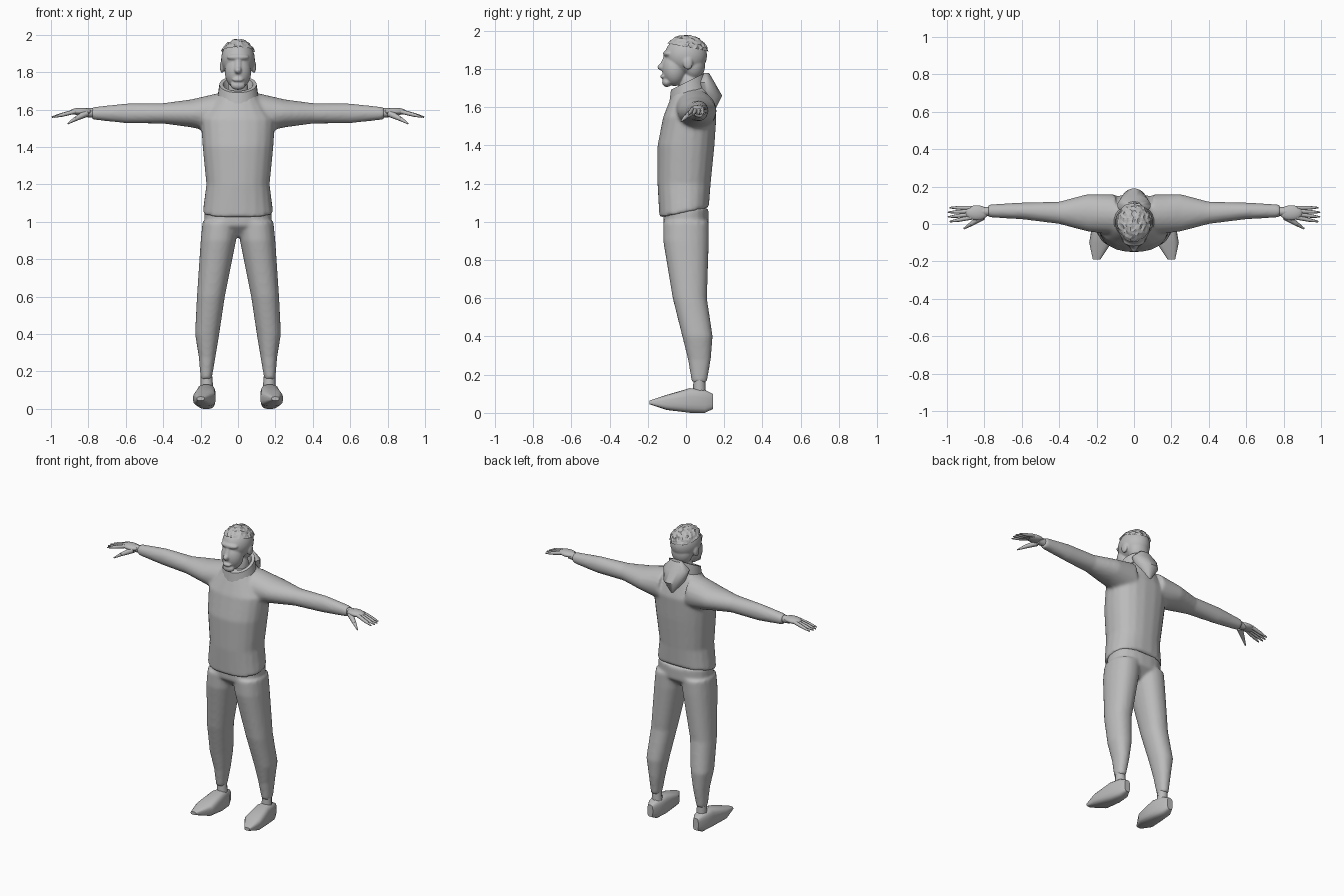
import bpy, bmesh, math, random
from mathutils import Matrix, Vector

cube = bpy.data.objects.get("Cube")
if cube:
    bpy.data.objects.remove(cube, do_unlink=True)

random.seed(4)

grey = bpy.data.materials.new("plain_grey")
grey.use_nodes = True
grey.diffuse_color = (0.5, 0.5, 0.5, 1)
shader = grey.node_tree.nodes["Principled BSDF"]
shader.inputs["Base Color"].default_value = grey.diffuse_color

X_AXIS, Y_AXIS, Z_AXIS = range(3)
SIDES = {"left": 1, "right": -1}


def add_loft(bm, axis, rings, sides=20, squareness=1.0, side=1):
    """Skin rings of (position, centre, radius, centre, radius) along an axis."""
    first, second = [i for i in range(3) if i != axis]
    loops = []
    for position, centre_a, radius_a, centre_b, radius_b in rings:
        loop = []
        for k in range(sides):
            angle = math.tau * (k + 0.5) / sides
            c, s = math.cos(angle), math.sin(angle)
            point = Vector()
            point[axis] = position
            point[first] = centre_a + radius_a * math.copysign(abs(c) ** squareness, c)
            point[second] = centre_b + radius_b * math.copysign(abs(s) ** squareness, s)
            point.x *= side
            loop.append(bm.verts.new(point))
        loops.append(loop)
    for lower, upper in zip(loops, loops[1:]):
        for k in range(sides):
            following = (k + 1) % sides
            bm.faces.new((lower[k], lower[following], upper[following], upper[k]))
    bm.faces.new(loops[0])
    bm.faces.new(loops[-1])
    return [vert for loop in loops for vert in loop]


def add_ellipsoid(bm, centre, radii, side=1):
    """Add a ball stretched to the given radii."""
    x, y, z = centre
    place = Matrix.Translation((x * side, y, z)) @ Matrix.Diagonal((*radii, 1))
    return bmesh.ops.create_icosphere(bm, subdivisions=4, radius=1, matrix=place)["verts"]


def add_limb(bm, start, end, base_radius, tip_radius, side=1):
    """Add a tapered round bar between two points."""
    mirror = Matrix.Diagonal((side, 1, 1))
    start, end = mirror @ Vector(start), mirror @ Vector(end)
    direction = end - start
    turn = direction.to_track_quat('Z', 'Y').to_matrix().to_4x4()
    bmesh.ops.create_cone(bm, cap_ends=True, segments=8, radius1=base_radius,
                          radius2=tip_radius, depth=direction.length,
                          matrix=Matrix.Translation((start + end) / 2) @ turn)


def finish(bm, name, fuse_size=None, smooth=True):
    """Turn the geometry into an object, optionally fusing its volumes."""
    bmesh.ops.recalc_face_normals(bm, faces=bm.faces)
    mesh = bpy.data.meshes.new(name)
    bm.to_mesh(mesh)
    bm.free()
    mesh.materials.append(grey)
    obj = bpy.data.objects.new(name, mesh)
    bpy.context.collection.objects.link(obj)
    if smooth:
        mesh.shade_smooth()
        mesh.set_sharp_from_angle(angle=math.radians(50))
    if fuse_size:
        remesh = obj.modifiers.new("fuse", 'REMESH')
        remesh.mode = 'VOXEL'
        remesh.voxel_size = fuse_size
        remesh.use_smooth_shade = True
        soften = obj.modifiers.new("soften", 'SMOOTH')
        soften.iterations = 6


# Sweater torso: (height, half width, depth centre, half depth)
sweater = bmesh.new()
torso = [(1.05, .19, -.01, .13), (1.2, .17, -.01, .14), (1.4, .19, 0, .15),
         (1.55, .2, .02, .14), (1.7, .09, .03, .09)]
torso_verts = add_loft(sweater, Z_AXIS, [(z, 0, w, y, d) for z, w, y, d in torso],
                       squareness=.85)
# The hem slants up toward the back
for vert in torso_verts:
    if vert.co.z < 1.1:
        vert.co.z += vert.co.y / 5

# Sleeves: (distance out, depth centre, half depth, half height)
sleeve_height = 1.58
sleeve = [(.1, .05, .11, .11), (.25, .06, .1, .075), (.4, .06, .06, .055),
          (.6, .07, .045, .053), (.78, .07, .035, .034)]
for side in SIDES.values():
    add_loft(sweater, X_AXIS, [(x, y, d, sleeve_height, h) for x, y, d, h in sleeve], side=side)
finish(sweater, "sweater", fuse_size=.01)

# Standing collar: folded over inside, rising toward the back
collar = bmesh.new()
profile = [(1.66, .11), (1.73, .1), (1.73, .08), (1.68, .07)]
for vert in add_loft(collar, Z_AXIS, [(z, 0, r, .01, r * .9) for z, r in profile]):
    vert.co.z += vert.co.y / 2
finish(collar, "collar")

# Hood hanging to a point behind the shoulders
hood = bmesh.new()
folds = [(1.58, .01, .14, .01), (1.66, .07, .12, .07), (1.73, .09, .1, .05), (1.78, .04, .1, .02)]
add_loft(hood, Z_AXIS, [(z, 0, w, y, d) for z, w, y, d in folds])
finish(hood, "hood")

# Trousers: hips, then legs as (height, inner edge, outer edge, depth centre, half depth)
trousers = bmesh.new()
hips = [(.92, .08, .06), (.98, .18, .12), (1.07, .18, .12)]
add_loft(trousers, Z_AXIS, [(z, 0, w, 0, d) for z, w, d in hips], squareness=.85)
leg = [(.16, .14, .2, .07, .04), (.28, .12, .21, .07, .06), (.4, .1, .23, .06, .08),
       (.6, .07, .22, .02, .09), (.9, .01, .2, 0, .12), (1, 0, .19, 0, .12)]
for side in SIDES.values():
    add_loft(trousers, Z_AXIS, [(z, (inner + outer) / 2, (outer - inner) / 2, y, d)
                                for z, inner, outer, y, d in leg], squareness=.9, side=side)
finish(trousers, "trousers", fuse_size=.01)

# Head: skull, jaw, chin and neck fused with the facial features
head = bmesh.new()
skull_centre = Vector((0, 0, 1.87))
skull_radii = Vector((.09, .11, .1))
add_ellipsoid(head, skull_centre, skull_radii)
add_ellipsoid(head, (0, -.06, 1.8), (.07, .065, .09))
add_ellipsoid(head, (0, .04, 1.82), (.07, .06, .08))
add_ellipsoid(head, (0, -.1, 1.73), (.04, .025, .025))
add_ellipsoid(head, (0, .02, 1.7), (.055, .055, .1))
brow, nose, lips = (0, -.09, 1.88), (0, -.12, 1.81), (0, -.12, 1.76)
add_ellipsoid(head, brow, (.06, .03, .02))
add_ellipsoid(head, nose, (.02, .03, .02))
add_limb(head, brow, nose, .02, .02)
add_ellipsoid(head, lips, (.03, .015, .012))
for side in SIDES.values():
    add_ellipsoid(head, (.085, .01, 1.83), (.012, .025, .035), side)
finish(head, "head", fuse_size=.005)

# Cropped hair: a rough, flat-faced cap with its edge lower at the back
hair = bmesh.new()
for vert in add_ellipsoid(hair, skull_centre, skull_radii * 1.07):
    vert.co += (vert.co - skull_centre) * random.uniform(-.04, .04)
bmesh.ops.bisect_plane(hair, geom=hair.verts[:] + hair.edges[:] + hair.faces[:],
                       plane_co=(0, 0, 1.915), plane_no=(0, .2, 1), clear_inner=True)
finish(hair, "hair", smooth=False)

# Shoe, heel to pointed toe: (length, centre, half width, half height, sole lift)
shoe_rings = [(.14, .17, .02, .04, .02), (.1, .17, .04, .06, 0), (.02, .17, .05, .065, 0),
              (-.1, .18, .06, .04, .015), (-.19, .2, .02, .01, .045)]

for label, side in SIDES.items():
    # Hand: wrist, palm, four spreading fingers and a thumb
    hand = bmesh.new()
    add_limb(hand, (.72, .07, 1.58), (.82, .065, 1.585), .025, .025, side)
    add_ellipsoid(hand, (.84, .06, 1.59), (.06, .04, .02), side)
    for finger in range(4):
        spread = finger - 1.5
        knuckle = Vector((.87, .06 + spread * .017, 1.59))
        tip = Vector((1 - abs(spread) * .01, .05 + spread * .025, 1.56))
        middle = knuckle.lerp(tip, .6)
        add_limb(hand, knuckle, middle, .012, .01, side)
        add_limb(hand, middle, tip, .01, .004, side)
    add_limb(hand, (.81, .04, 1.58), (.87, 0, 1.55), .02, .012, side)
    add_limb(hand, (.87, 0, 1.55), (.91, -.025, 1.525), .012, .004, side)
    finish(hand, label + "_hand")

    # Ankle
    ankle = bmesh.new()
    add_limb(ankle, (.165, .07, .08), (.17, .07, .2), .035, .03, side)
    finish(ankle, label + "_ankle")

    # Shoe
    shoe = bmesh.new()
    add_loft(shoe, Y_AXIS, [(y, x, w, lift + h, h) for y, x, w, h, lift in shoe_rings],
             squareness=.6, side=side)
    finish(shoe, label + "_shoe")
